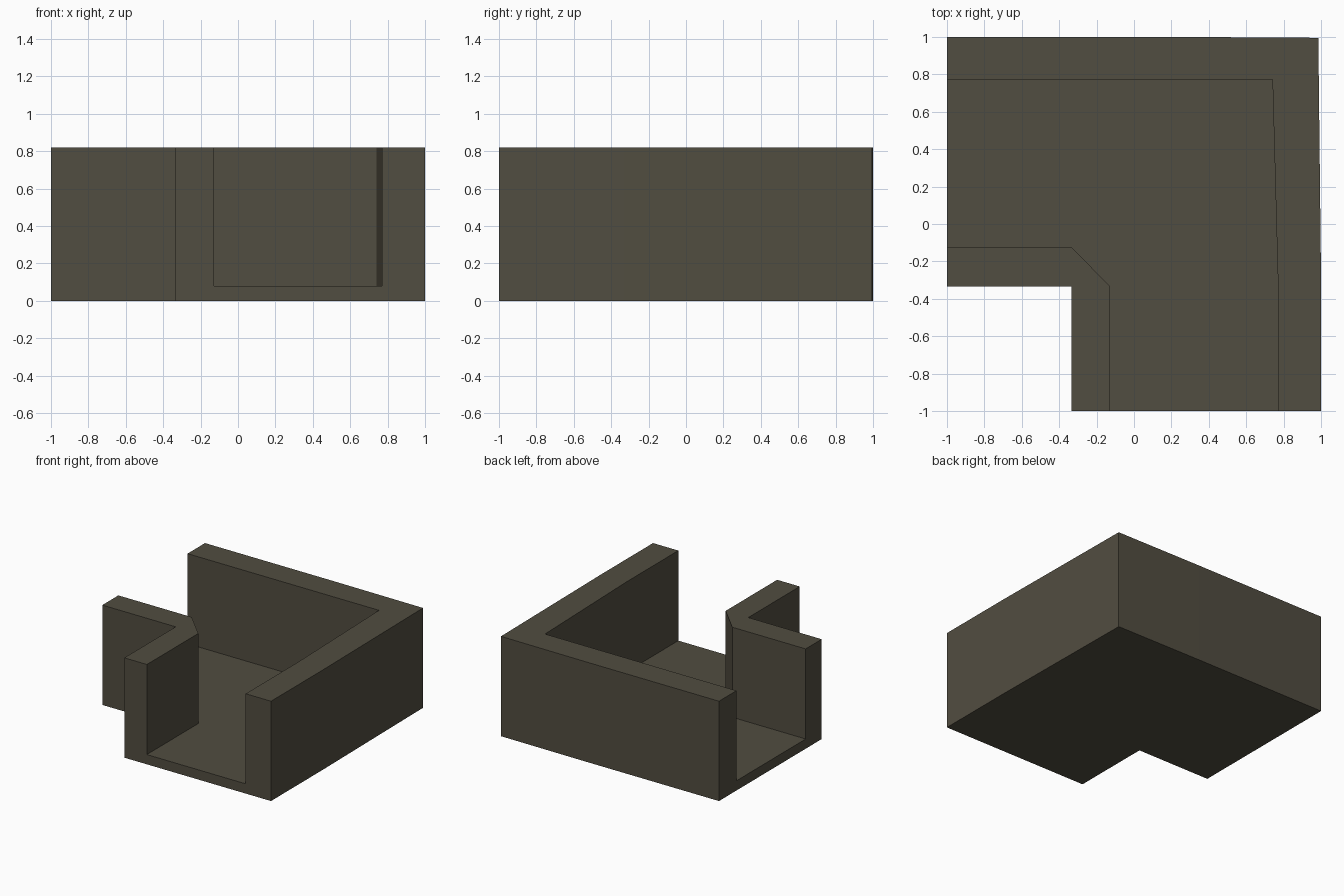
import bpy
import bmesh

if "Cube" in bpy.data.objects:
    bpy.data.objects.remove(bpy.data.objects["Cube"])

HEIGHT, FLOOR = 0.82, 0.08


def prism(name, outline, z0, z1):
    """Extrude a closed plan outline between two heights."""
    bm = bmesh.new()
    face = bm.faces.new([bm.verts.new((x, y, z0)) for x, y in outline])
    top = bmesh.ops.extrude_face_region(bm, geom=[face])["geom"]
    for v in top:
        if isinstance(v, bmesh.types.BMVert):
            v.co.z = z1
    bmesh.ops.recalc_face_normals(bm, faces=bm.faces[:])
    mesh = bpy.data.meshes.new(name)
    bm.to_mesh(mesh)
    bm.free()
    obj = bpy.data.objects.new(name, mesh)
    bpy.context.collection.objects.link(obj)
    return obj


stone = bpy.data.materials.new("dark grey brown")
stone.diffuse_color = (0.083, 0.074, 0.052, 1)
stone.use_nodes = True
stone.node_tree.nodes["Principled BSDF"].inputs["Base Color"].default_value = stone.diffuse_color

# L-shaped body with slightly leaning-in outer corner
body = prism("corner_channel", [
    (-1, 1), (-1, -0.333), (-0.333, -0.333), (-0.333, -1),
    (1, -1), (1, -0.333), (0.985, 0.995), (0.2, 1)], 0, HEIGHT)
body.data.materials.append(stone)

# Open channel cut through both ends, with a chamfered inside bend
cutter = prism("channel_cutter", [
    (-1.2, 0.773), (-1.2, -0.125), (-0.333, -0.125), (-0.128, -0.333),
    (-0.128, -1.2), (0.77, -1.2), (0.77, -0.333), (0.74, 0.773)],
    FLOOR, HEIGHT + 0.2)
cutter.data.materials.append(stone)
cutter.hide_render = True
cutter.hide_set(True)

cut = body.modifiers.new("channel", 'BOOLEAN')
cut.operation = 'DIFFERENCE'
cut.solver = 'EXACT'
cut.object = cutter

# Keep only the finished body
bpy.context.view_layer.objects.active = body
body.select_set(True)
bpy.ops.object.modifier_apply(modifier=cut.name)
bpy.data.objects.remove(cutter)
